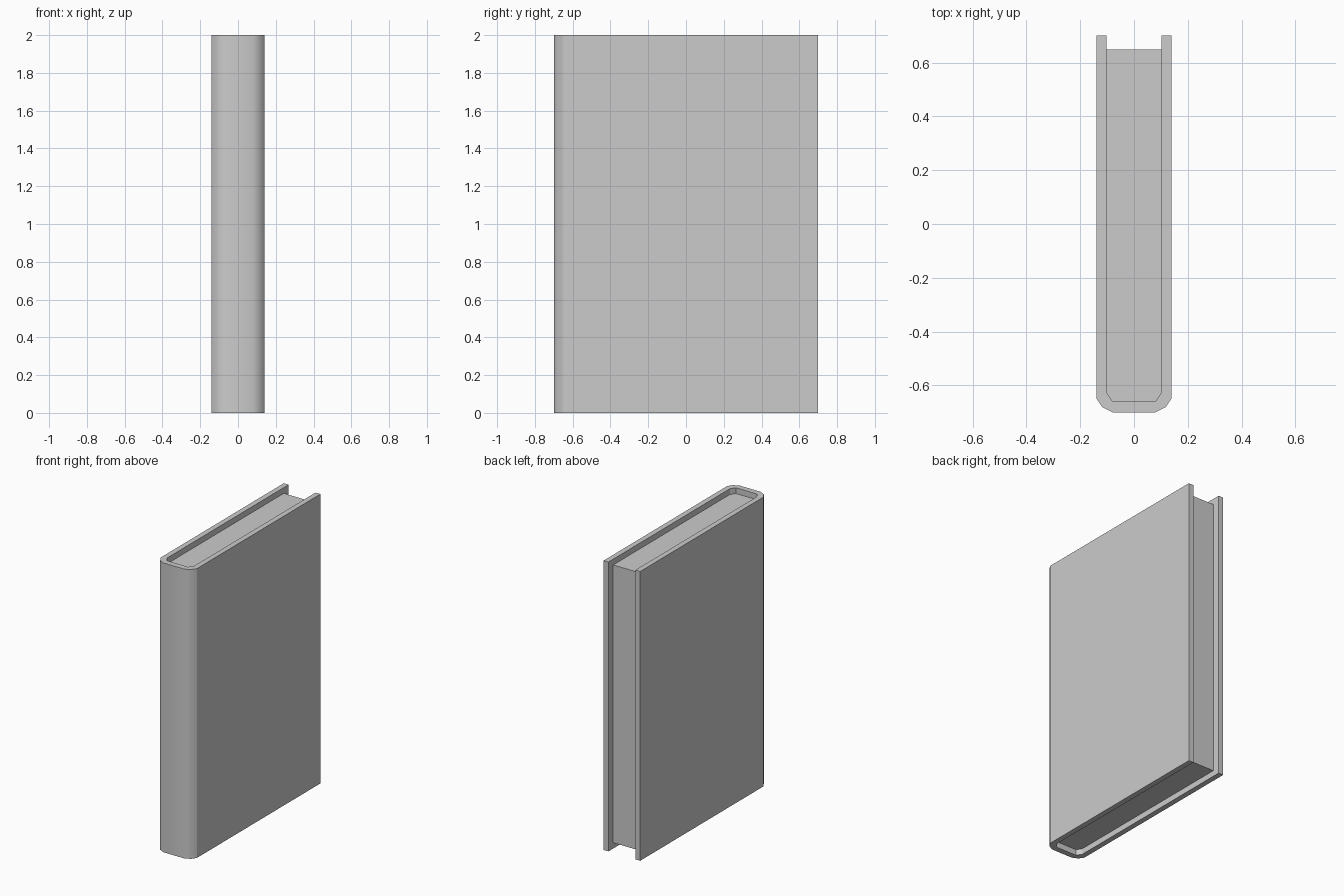
import bpy, bmesh, math

if "Cube" in bpy.data.objects:
    bpy.data.objects.remove(bpy.data.objects["Cube"])


def mirrored(half):
    """Complete a right-hand half outline with its mirror image."""
    return half + [(-x, y) for x, y in reversed(half)]


def prism(name, outline, z0, z1):
    """Extrude a plan outline from z0 up to z1."""
    bm = bmesh.new()
    base = bm.faces.new([bm.verts.new((x, y, z0)) for x, y in outline])
    top = bmesh.ops.extrude_face_region(bm, geom=[base], use_keep_orig=True)["geom"]
    verts = [g for g in top if isinstance(g, bmesh.types.BMVert)]
    bmesh.ops.translate(bm, verts=verts, vec=(0, 0, z1 - z0))
    bmesh.ops.recalc_face_normals(bm, faces=bm.faces[:])
    mesh = bpy.data.meshes.new(name)
    bm.to_mesh(mesh)
    bm.free()
    obj = bpy.data.objects.new(name, mesh)
    bpy.context.collection.objects.link(obj)
    return obj


# Cover: U-shaped shell with a softened spine
inner = [(0.08, -0.66), (0.103, -0.625), (0.103, 0.70)]
outer = [(0.14, 0.70), (0.14, -0.648), (0.118, -0.681), (0.08, -0.70)]
cover = prism("cover", mirrored(inner + outer), 0.0, 2.0)
bpy.ops.object.select_all(action="DESELECT")
cover.select_set(True)
bpy.context.view_layer.objects.active = cover
bpy.ops.object.shade_smooth_by_angle(angle=math.radians(30))

# Page block: fills the cover, set back from its three open edges
prism("pages", mirrored(inner[:2] + [(0.103, 0.648)]), 0.04, 1.96)
